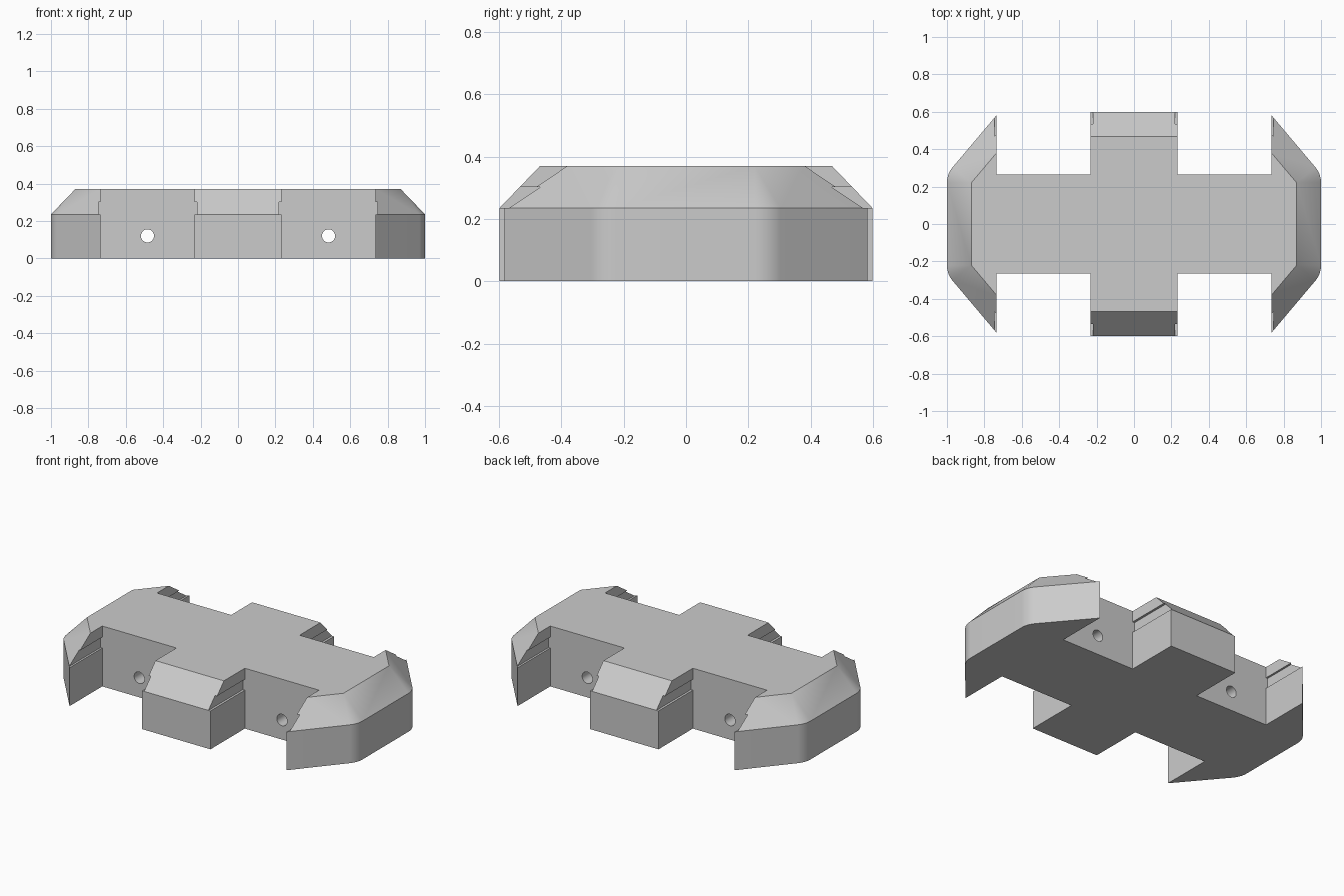
import bpy, bmesh, math
from mathutils import Matrix, Vector

cube = bpy.data.objects.get("Cube")
if cube:
    bpy.data.objects.remove(cube, do_unlink=True)

HEIGHT, WALL, CHAMFER = 0.37, 0.235, 0.13
TAB_X, TAB_Y = 0.232, 0.598
END_X, INNER_Y = 0.735, 0.265


def new_object(name, bm):
    bmesh.ops.recalc_face_normals(bm, faces=bm.faces)
    mesh = bpy.data.meshes.new(name)
    bm.to_mesh(mesh)
    bm.free()
    obj = bpy.data.objects.new(name, mesh)
    bpy.context.collection.objects.link(obj)
    return obj


def quarter():
    """Pairs of (wall, top) outline points in the +x +y quarter."""
    apex, slant_end = Vector((1 - CHAMFER, 0.22)), Vector((END_X, 0.38))
    along = (slant_end - apex).normalized()
    normal = Vector((along.y, -along.x))
    sweep = math.atan2(normal.y, normal.x)
    # rounded corner around the top corner point
    pairs = []
    for i in range(13):
        a = sweep * i / 12
        pairs.append((apex + CHAMFER * Vector((math.cos(a), math.sin(a))), apex))
    tip = Vector((END_X, slant_end.y + CHAMFER / normal.y))
    pairs.append((tip, slant_end))
    # inner notch and tab
    for p in ((END_X, INNER_Y), (TAB_X, INNER_Y)):
        pairs.append((Vector(p), Vector(p)))
    pairs.append((Vector((TAB_X, TAB_Y)), Vector((TAB_X, TAB_Y - CHAMFER))))
    return pairs


# Full outline from the mirrored quarter
outline = []
for sx, sy in ((1, 1), (-1, 1), (-1, -1), (1, -1)):
    part = [[Vector((p.x * sx, p.y * sy)) for p in pair] for pair in quarter()]
    outline += part if sx * sy > 0 else part[::-1]

# Body: straight wall, chamfer and flat top
bm = bmesh.new()
rings = []
for level, z in ((0, 0), (0, WALL), (1, HEIGHT)):
    rings.append([bm.verts.new((*pair[level], z)) for pair in outline])
n = len(outline)
for low, high in zip(rings, rings[1:]):
    for i in range(n):
        j = (i + 1) % n
        bm.faces.new((low[i], low[j], high[j], high[i]))
bm.faces.new(rings[0][::-1])
bm.faces.new(rings[2])
bmesh.ops.remove_doubles(bm, verts=bm.verts, dist=1e-5)
body = new_object("body", bm)

# Cutters: slide grooves in the notch sides, and round holes front to back
bm = bmesh.new()


def add_box(lo, hi):
    lo, hi = Vector(lo), Vector(hi)
    mat = Matrix.Translation((lo + hi) / 2) @ Matrix.Diagonal((*(hi - lo), 1))
    bmesh.ops.create_cube(bm, size=1, matrix=mat)


for sx in (-1, 1):
    for sy in (-1, 1):
        for x0, x1 in ((TAB_X - 0.014, TAB_X + 0.02), (END_X - 0.02, END_X + 0.012)):
            xs, ys = sorted((sx * x0, sx * x1)), sorted((sy * INNER_Y, sy * 0.7))
            add_box((xs[0], ys[0], WALL), (xs[1], ys[1], 0.302))
    bmesh.ops.create_cone(
        bm, cap_ends=True, segments=32, radius1=0.035, radius2=0.035, depth=0.8,
        matrix=Matrix.Translation((sx * 0.484, 0, 0.12)) @ Matrix.Rotation(math.pi / 2, 4, "X"))
cutter = new_object("groove_and_hole_cutter", bm)
cutter.hide_render = True

mod = body.modifiers.new("cuts", "BOOLEAN")
mod.operation, mod.solver, mod.object = "DIFFERENCE", "EXACT", cutter
bpy.ops.object.select_all(action="DESELECT")
body.select_set(True)
bpy.context.view_layer.objects.active = body
bpy.ops.object.modifier_apply(modifier=mod.name)
bpy.data.objects.remove(cutter, do_unlink=True)

# Plain grey material
grey = bpy.data.materials.new("light_grey")
grey.use_nodes = True
colour = (0.6, 0.6, 0.6, 1)
grey.diffuse_color = colour
grey.node_tree.nodes["Principled BSDF"].inputs["Base Color"].default_value = colour
body.data.materials.clear()
body.data.materials.append(grey)
bpy.ops.object.shade_smooth_by_angle(angle=math.radians(25))
